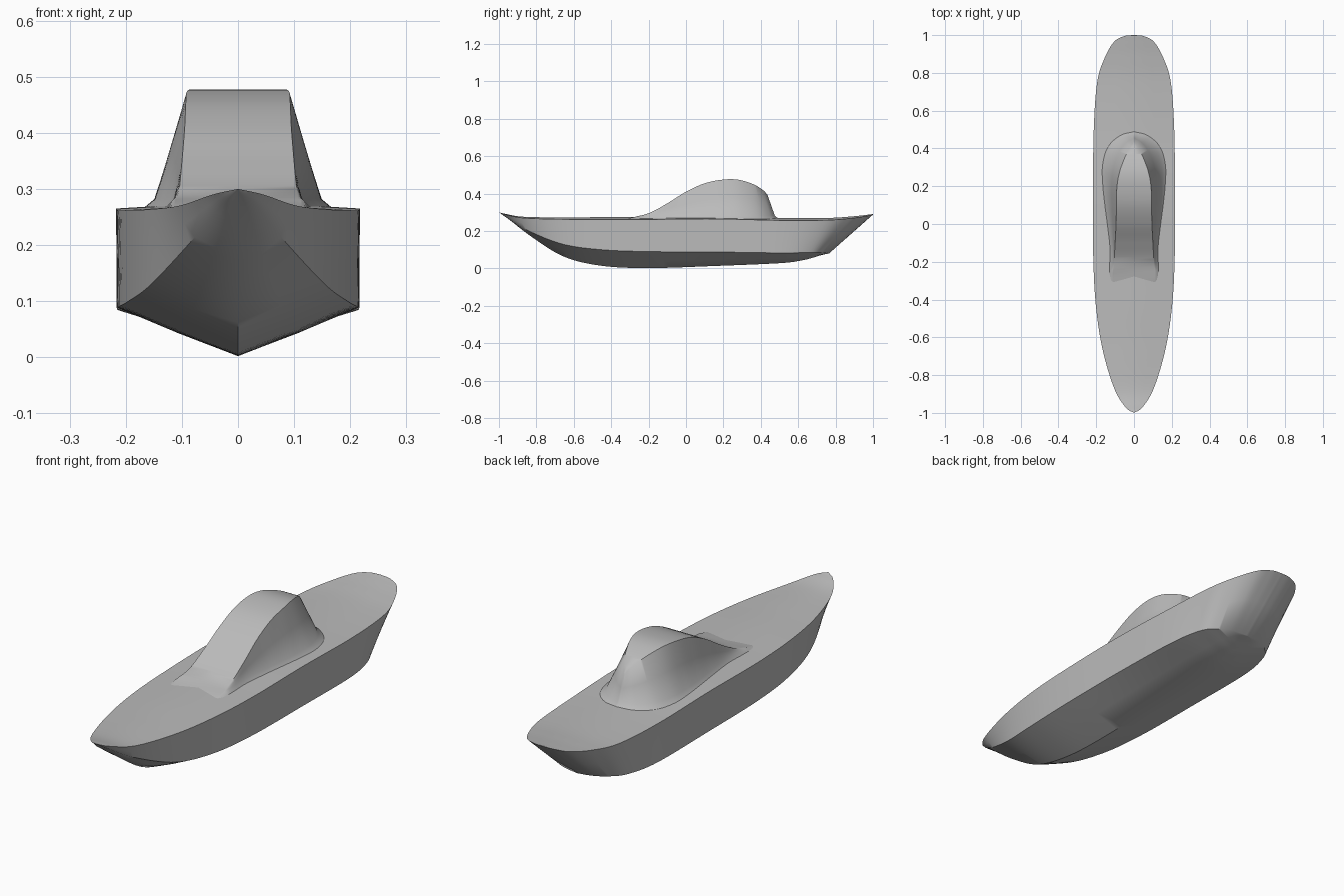
import bpy, bmesh, math
from mathutils import Vector

cube = bpy.data.objects.get("Cube")
if cube:
    bpy.data.objects.remove(cube, do_unlink=True)

grey = bpy.data.materials.new("plain grey")
grey.use_nodes = True
colour = (0.5, 0.5, 0.5, 1)
grey.diffuse_color = colour
grey.node_tree.nodes["Principled BSDF"].inputs["Base Color"].default_value = colour


def smooth_line(points, steps=8):
    """Catmull-Rom curve through the given points."""
    pts = [Vector(p) for p in points]
    pts = [2 * pts[0] - pts[1]] + pts + [2 * pts[-1] - pts[-2]]
    line = []
    for a, b, c, d in zip(pts, pts[1:], pts[2:], pts[3:]):
        for i in range(steps):
            t = i / steps
            line.append(b + 0.5 * t * (c - a + t * (2 * a - 5 * b + 4 * c - d
                                                   + t * (3 * (b - c) + d - a))))
    line.append(pts[-2])
    for p in line:
        p.x = max(p.x, 0)
    return line


def between(first, second, t):
    return [a.lerp(b, t) for a, b in zip(first, second)]


def loft(name, half_lines, angle):
    """Skin lengthwise lines, given for the +x side, into a closed symmetric body."""
    mirrored = [[Vector((-p.x, p.y, p.z)) for p in line] for line in reversed(half_lines)]
    lines = half_lines + mirrored
    bm = bmesh.new()
    grid = [[bm.verts.new(p) for p in line] for line in lines]
    for row, nxt in zip(grid, grid[1:] + grid[:1]):
        for i in range(len(row) - 1):
            bm.faces.new((row[i], row[i + 1], nxt[i + 1], nxt[i]))
    bmesh.ops.remove_doubles(bm, verts=bm.verts, dist=0.0005)
    bmesh.ops.recalc_face_normals(bm, faces=bm.faces)
    mesh = bpy.data.meshes.new(name)
    bm.to_mesh(mesh)
    bm.free()
    mesh.materials.append(grey)
    obj = bpy.data.objects.new(name, mesh)
    bpy.context.collection.objects.link(obj)
    bpy.ops.object.select_all(action="DESELECT")
    obj.select_set(True)
    bpy.context.view_layer.objects.active = obj
    bpy.ops.object.shade_smooth_by_angle(angle=math.radians(angle))
    return obj


# Hull: deck edge, chine and keel lines from bow to stern
deck_edge = smooth_line([
    (0, -1, .3), (.045, -.97, .29), (.105, -.87, .27), (.165, -.67, .263),
    (.2, -.45, .262), (.215, -.2, .262), (.217, .15, .265), (.213, .5, .257),
    (.195, .75, .258), (.155, .88, .268), (.105, .965, .28), (.05, .995, .287),
    (0, 1, .288)])
chine = smooth_line([
    (0, -1, .3), (.03, -.96, .272), (.085, -.85, .205), (.155, -.66, .13),
    (.195, -.45, .1), (.213, -.2, .09), (.216, .15, .088), (.21, .5, .083),
    (.18, .66, .085), (.135, .72, .085), (.09, .75, .085), (.045, .76, .082),
    (0, .765, .08)])
keel = smooth_line([(0, y, z) for y, z in (
    (-1, .3), (-.95, .265), (-.82, .165), (-.65, .062), (-.45, .014), (-.2, .002),
    (.15, .013), (.5, .028), (.62, .043), (.68, .058), (.72, .07), (.75, .077),
    (.765, .08))])
deck_middle = [Vector((0, p.y, p.z + .06 * p.x)) for p in deck_edge]
bilge = between(chine, keel, .5)
for p in bilge:
    p.z -= .025 * p.x
loft("hull", [deck_middle, between(deck_middle, deck_edge, .5), deck_edge,
              between(deck_edge, chine, .5), chine, bilge, keel], 40)

# Cabin: sloping roof that narrows to a point aft, over flared side walls
roof_edge = smooth_line([
    (.11, -.32, .265), (.105, -.2, .295), (.1, -.1, .348), (.095, 0, .41),
    (.093, .1, .455), (.09, .2, .475), (.075, .28, .474), (.045, .36, .45),
    (.018, .41, .42), (0, .435, .395)])
wall_foot = smooth_line([(x, y, .282) for x, y in (
    (.115, -.32), (.115, -.22), (.115, -.12), (.128, 0), (.14, .1), (.148, .2),
    (.146, .3), (.12, .39), (.065, .45), (0, .475))])
for foot, edge in zip(wall_foot, roof_edge):
    foot.z = min(foot.z, edge.z - .002)
roof_middle = [Vector((0, p.y, p.z)) for p in roof_edge]
skirt = [Vector((p.x * 1.16, p.y + max(0, p.y) * .05, .262)) for p in wall_foot]
loft("cabin", [roof_middle, roof_edge, between(roof_edge, wall_foot, .5),
               wall_foot, skirt], 50)
